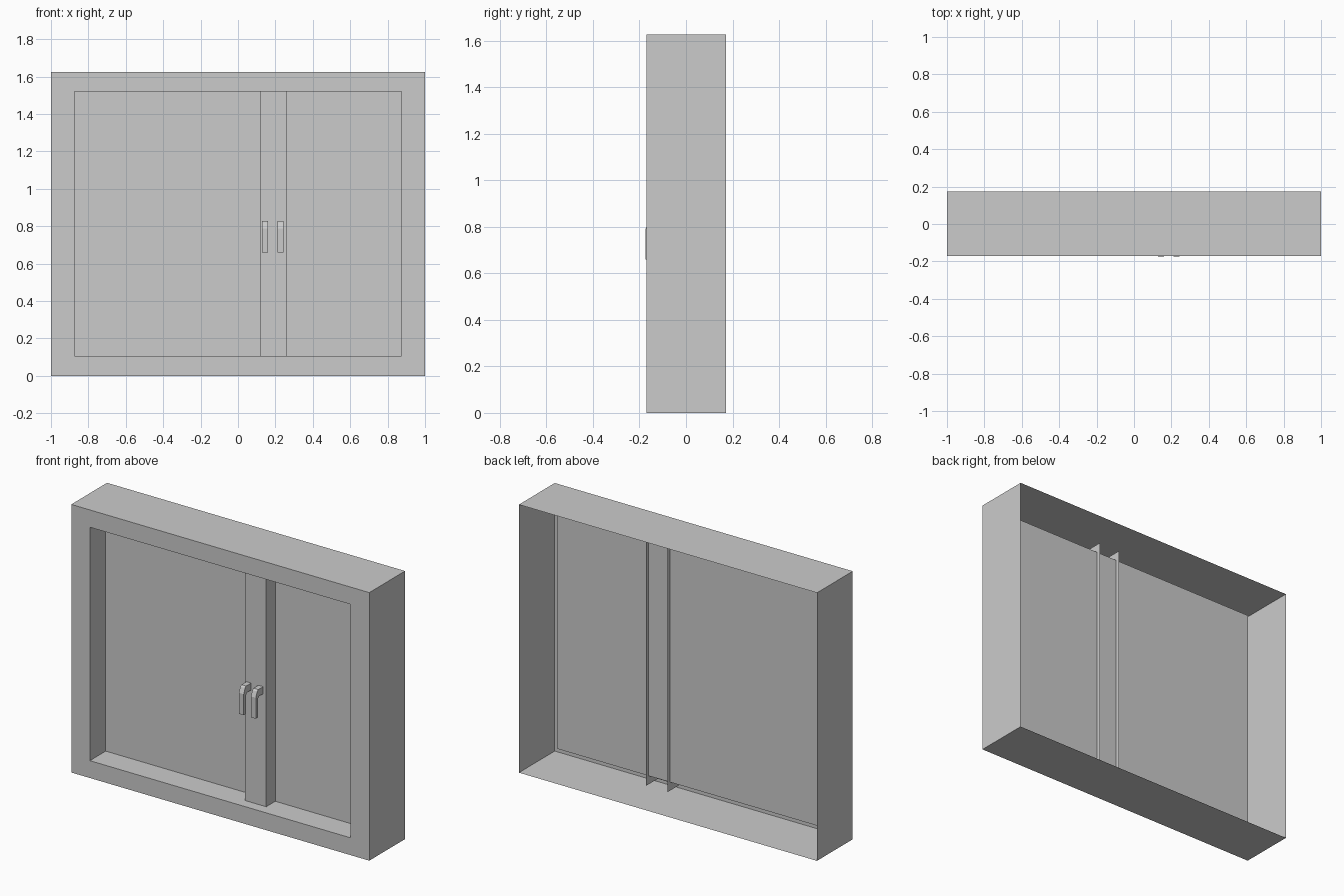
import bpy
import bmesh

cube = bpy.data.objects.get("Cube")
if cube:
    bpy.data.objects.remove(cube, do_unlink=True)

grey = bpy.data.materials.new("light_grey")
grey.use_nodes = True
colour = (0.6, 0.6, 0.6, 1)
grey.diffuse_color = colour
grey.node_tree.nodes["Principled BSDF"].inputs["Base Color"].default_value = colour

FRONT, BACK = -0.17, 0.173        # depth of the casing
PANEL = -0.018                    # depth of the recessed panel
STILE_FRONT, STILE_BACK = -0.105, 0.006


def finish(name, bm):
    mesh = bpy.data.meshes.new(name)
    bm.to_mesh(mesh)
    bm.free()
    mesh.materials.append(grey)
    obj = bpy.data.objects.new(name, mesh)
    bpy.context.collection.objects.link(obj)
    return obj


def strip(name, loops, closed=True, cap_ends=()):
    """Join successive loops of points with quads, capping the chosen ends."""
    bm = bmesh.new()
    rows = [[bm.verts.new(p) for p in loop] for loop in loops]
    for a, b in zip(rows, rows[1:]):
        n = len(a)
        for i in range(n if closed else n - 1):
            j = (i + 1) % n
            bm.faces.new((a[i], a[j], b[j], b[i]))
    for end in cap_ends:
        bm.faces.new(rows[end] if end == 0 else rows[end][::-1])
    if len(cap_ends) > 1:
        bmesh.ops.recalc_face_normals(bm, faces=bm.faces[:])
    return finish(name, bm)


def ring(half, low, high, y):
    return [(-half, y, low), (-half, y, high), (half, y, high), (half, y, low)]


def outer(y):
    return ring(1.0, 0.0, 1.626, y)


def inner(y):
    return ring(0.875, 0.105, 1.521, y)


# Open-backed casing, flat front border, and the recess with its panel
strip("casing", [outer(BACK), outer(FRONT)])
strip("front_border", [outer(FRONT), inner(FRONT)])
strip("recess_sides", [inner(FRONT), inner(PANEL)])
strip("recessed_panel", [inner(PANEL)], cap_ends=(-1,))

# Upright centre stile, a channel open at the back
LEFT, RIGHT = 0.263, 0.119
section = [(RIGHT, STILE_BACK), (RIGHT, STILE_FRONT),
           (LEFT, STILE_FRONT), (LEFT, STILE_BACK)]
strip("centre_stile",
      [[(x, y, z) for x, y in section] for z in (1.572, 0.054)],
      closed=False)

# Bent handles: an arm out of the stile, a chamfered corner, a hanging bar
handle_profile = [
    (STILE_FRONT, 0.828), (-0.152, 0.828), (-0.162, 0.82), (-0.175, 0.787),
    (-0.175, 0.66), (-0.152, 0.66), (-0.152, 0.775), (-0.145, 0.785),
    (STILE_FRONT, 0.785),
]
for name, x in (("right_handle", 0.145), ("left_handle", 0.226)):
    strip(name,
          [[(x + side * 0.016, y, z) for y, z in handle_profile]
           for side in (-1, 1)],
          cap_ends=(0, -1))
